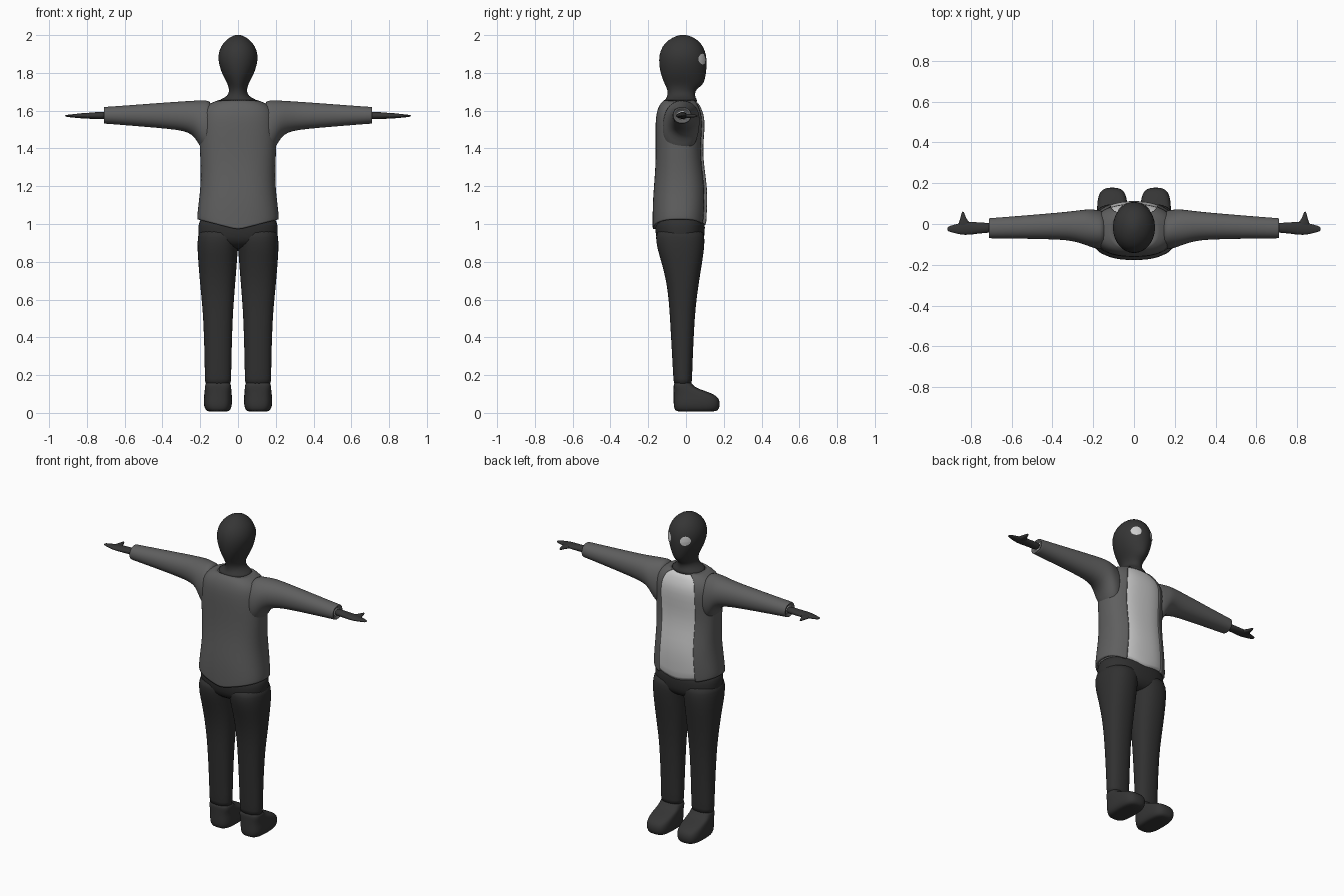
import bpy, bmesh, math
from mathutils import Vector


def material(name, v):
    m = bpy.data.materials.new(name)
    m.diffuse_color = (v, v, v, 1)
    return m


DARK = material("dark skin", 0.036)
TROUSER = material("trouser charcoal", 0.03)
SHOE = material("shoe charcoal", 0.036)
JACKET = material("jacket grey", 0.115)
SHIRT = material("shirt light grey", 0.6)


def spow(v, e):
    return math.copysign(abs(v) ** e, v)


def finish(name, bm, mat, mirror=False, subsurf=1):
    me = bpy.data.meshes.new(name)
    bm.to_mesh(me)
    bm.free()
    me.materials.append(mat)
    for p in me.polygons:
        p.use_smooth = True
    ob = bpy.data.objects.new(name, me)
    bpy.context.collection.objects.link(ob)
    if mirror:
        ob.modifiers.new("mirror", 'MIRROR').use_mirror_merge = False
    if subsurf:
        s = ob.modifiers.new("smooth", 'SUBSURF')
        s.levels = s.render_levels = subsurf
    return ob


def loft(name, mat, axis, rings, e=1.0, n=24, arc=None, mirror=False, hem=0.0):
    """Skin rounded sections (position, u min, u max, v min, v max) along an axis."""
    bm = bmesh.new()
    t0, t1 = arc if arc else (0, 360)
    count = n + 1 if arc else n
    rows = []
    for k, (p, u0, u1, v0, v1) in enumerate(rings):
        row = []
        for j in range(count):
            t = math.radians(t0 + (t1 - t0) * j / n)
            cu, cv = spow(math.cos(t), e), spow(math.sin(t), e)
            u = (u0 + u1) / 2 + (u1 - u0) / 2 * cu
            v = (v0 + v1) / 2 + (v1 - v0) / 2 * cv
            q = p - hem * (1 - abs(cu)) if k < 2 else p
            co = {'z': (u, v, q), 'x': (q, u, v), 'y': (u, q, v)}[axis]
            row.append(bm.verts.new(co))
        rows.append(row)
    for a, b in zip(rows, rows[1:]):
        for j in range(n):
            k = (j + 1) % count
            bm.faces.new((a[j], a[k], b[k], b[j]))
    if not arc:
        bm.faces.new(rows[0][::-1])
        bm.faces.new(rows[-1])
        bmesh.ops.recalc_face_normals(bm, faces=bm.faces[:])
    return finish(name, bm, mat, mirror)


def sym(rows):
    return [(z, -a, a, b0, b1) for z, a, b0, b1 in rows]


# Head and neck
head = loft("head", DARK, 'z', sym([
    (1.63, .10, -.115, .06), (1.658, .105, -.115, .06), (1.666, .072, -.103, .052),
    (1.69, .048, -.097, .046), (1.715, .048, -.1, .056), (1.738, .054, -.112, .092),
    (1.77, .072, -.126, .102), (1.81, .091, -.139, .109), (1.87, .108, -.146, .112),
    (1.92, .101, -.137, .102), (1.96, .079, -.112, .079), (1.988, .046, -.072, .042),
    (2.002, .012, -.03, .0)]))

# Eyes: thin patches wrapped onto the face
for side, label in ((-1, "left"), (1, "right")):
    bm = bmesh.new()
    rows = []
    mid = bm.verts.new((side * .054, .2, 1.873))
    for r in range(1, 5):
        rows.append([bm.verts.new((side * .054 + .024 * r / 4 * math.cos(t * math.pi / 10), .2,
                                   1.873 + .028 * r / 4 * math.sin(t * math.pi / 10)))
                     for t in range(20)])
    for j in range(20):
        k = (j + 1) % 20
        bm.faces.new((mid, rows[0][k], rows[0][j]))
        for a, b in zip(rows, rows[1:]):
            bm.faces.new((a[j], a[k], b[k], b[j]))
    bmesh.ops.recalc_face_normals(bm, faces=bm.faces[:])
    bm.normal_update()
    if sum(f.normal.y for f in bm.faces) < 0:
        bmesh.ops.reverse_faces(bm, faces=bm.faces[:])
    eye = finish(label + "_eye", bm, SHIRT, subsurf=0)
    w = eye.modifiers.new("wrap", 'SHRINKWRAP')
    w.target = head
    w.wrap_method = 'PROJECT'
    w.use_project_y = True
    w.use_project_z = False
    w.use_negative_direction = True
    w.use_positive_direction = False
    w.offset = 0.003
    w.wrap_mode = 'ABOVE_SURFACE'

# Jacket body, open down the chest
torso = [(1.025, .215, -.176, .106), (1.04, .217, -.177, .108), (1.1, .21, -.177, .114),
         (1.2, .198, -.17, .114), (1.3, .197, -.162, .098), (1.4, .203, -.16, .09),
         (1.5, .206, -.162, .1), (1.57, .2, -.16, .1), (1.61, .185, -.15, .085),
         (1.64, .15, -.135, .07), (1.656, .1, -.115, .055)]
body = loft("jacket_body", JACKET, 'z', sym(torso), e=.82, n=36, arc=(121, 419), hem=.055)
thick = body.modifiers.new("thickness", 'SOLIDIFY')
thick.thickness = .014
thick.offset = -1

# Shirt under the jacket
loft("shirt", SHIRT, 'z', sym([(z - .004, a - .012, b0 + .016, b1 - .001) for z, a, b0, b1 in torso]),
     e=.82, n=36, hem=.04)

# Sleeves with a widened armpit and a recessed cuff
loft("sleeves", JACKET, 'x', [
    (.13, -.125, .06, 1.36, 1.652), (.17, -.125, .068, 1.37, 1.655), (.20, -.118, .072, 1.405, 1.655),
    (.225, -.108, .073, 1.455, 1.654), (.26, -.095, .069, 1.485, 1.652), (.32, -.079, .061, 1.498, 1.648),
    (.42, -.075, .052, 1.508, 1.641), (.55, -.072, .041, 1.519, 1.631), (.69, -.071, .03, 1.53, 1.621),
    (.708, -.07, .029, 1.531, 1.62), (.711, -.068, .027, 1.533, 1.618), (.711, -.06, .019, 1.541, 1.61),
    (.70, -.058, .017, 1.543, 1.608)], e=.95, mirror=True)
loft("shirt_cuffs", SHIRT, 'x', [(.69, -.055, .014, 1.545, 1.605),
                                 (.706, -.055, .014, 1.545, 1.605)], mirror=True)

# Hands and thumbs
loft("hands", DARK, 'x', [
    (.69, -.045, .008, 1.553, 1.597), (.75, -.045, .006, 1.555, 1.593), (.79, -.052, .012, 1.557, 1.589),
    (.83, -.055, .012, 1.559, 1.587), (.86, -.05, .002, 1.562, 1.583), (.89, -.042, -.005, 1.565, 1.58),
    (.91, -.036, -.012, 1.567, 1.577), (.915, -.03, -.018, 1.57, 1.575)], n=16, mirror=True)
loft("thumbs", DARK, 'y', [
    (-.02, .79, .868, 1.56, 1.585), (.005, .803, .86, 1.56, 1.584), (.025, .82, .852, 1.562, 1.582),
    (.045, .828, .848, 1.564, 1.58), (.062, .835, .842, 1.569, 1.576)], n=12, mirror=True)

# Trousers: hips and legs
loft("trouser_hips", TROUSER, 'z', sym([
    (.865, .10, -.08, .04), (.88, .17, -.12, .07), (.91, .207, -.155, .095),
    (.96, .211, -.163, .1), (1.0, .21, -.165, .101), (1.045, .2, -.155, .09)]), e=.85, n=32)
loft("trouser_legs", TROUSER, 'z', [
    (.15, .038, .174, -.064, .03), (.16, .036, .176, -.066, .032), (.3, .034, .177, -.074, .036),
    (.5, .028, .184, -.085, .046), (.6, .021, .193, -.092, .056), (.7, .013, .203, -.105, .07),
    (.8, .005, .211, -.131, .087), (.87, .0, .216, -.153, .097), (.93, -.01, .214, -.162, .1),
    (.98, -.01, .208, -.155, .09)], e=.88, mirror=True)

# Shoes
loft("shoes", SHOE, 'z', [
    (.006, .055, .155, -.045, .15), (.012, .042, .17, -.058, .17), (.035, .032, .181, -.066, .18),
    (.065, .031, .182, -.066, .179), (.09, .032, .18, -.066, .165), (.11, .034, .178, -.066, .12),
    (.127, .035, .176, -.066, .068), (.142, .037, .174, -.066, .038), (.17, .04, .172, -.063, .028)],
    e=.65, mirror=True)
